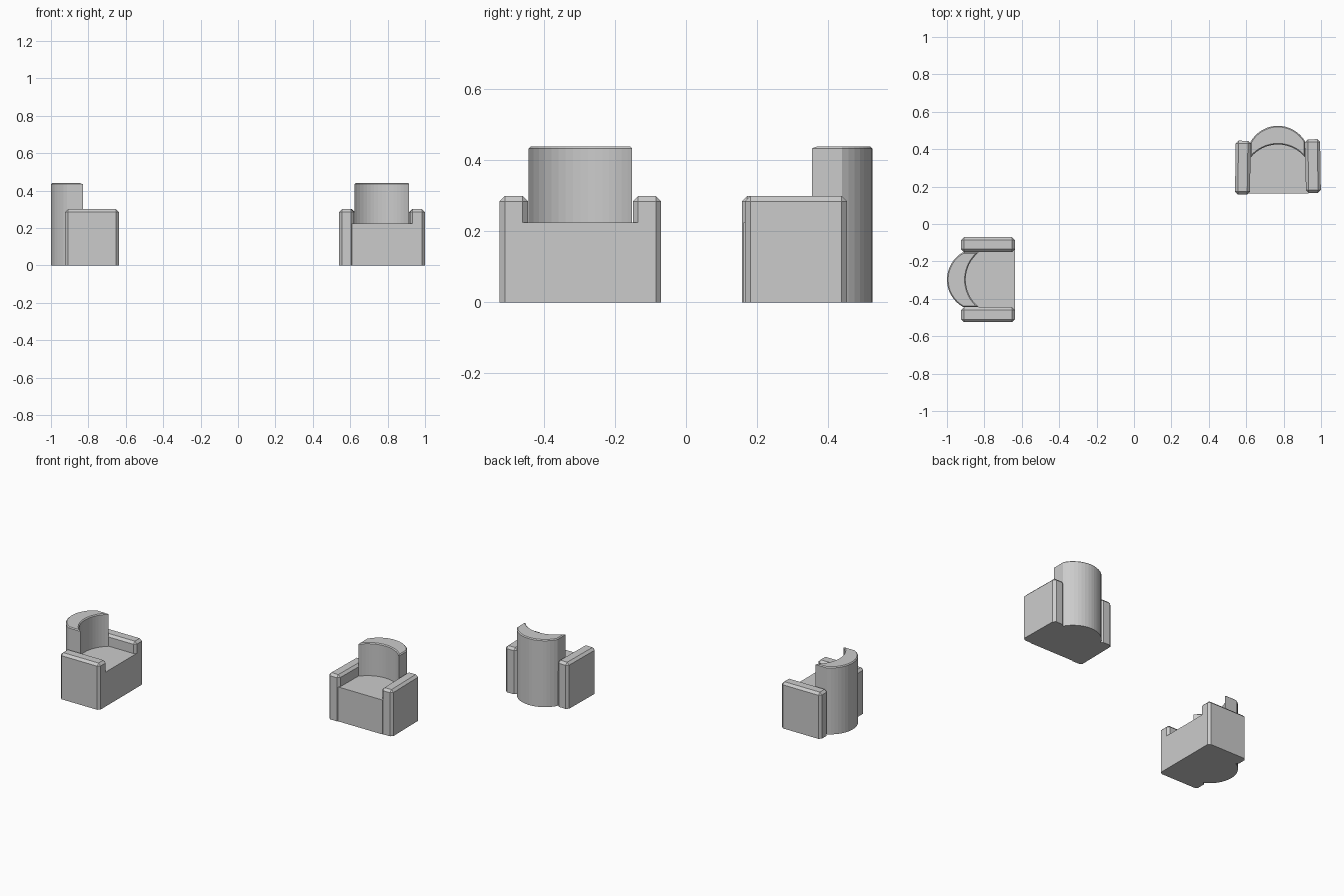
import bpy, bmesh, math
from mathutils import Matrix

if "Cube" in bpy.data.objects:
    bpy.data.objects.remove(bpy.data.objects["Cube"])

HALF_W = 0.2275     # half of the total chair width
ARM_W, ARM_D, ARM_H = 0.08, 0.287, 0.30
CHAMFER = 0.015
SEAT_H, BACK_H = 0.225, 0.44
BACK_HALF = 0.146


def arc(half, y_end, y_apex, n=16):
    """Points of a shallow circular arc from -half to +half, bulging to +y."""
    s = y_apex - y_end
    r = (half * half + s * s) / (2 * s)
    a = math.asin(half / r)
    cy = y_apex - r
    return [(r * math.sin(-a + 2 * a * i / n), cy + r * math.cos(-a + 2 * a * i / n))
            for i in range(n + 1)]


def prism(name, outline, height, bevel=0.0, verticals=False, matrix=Matrix()):
    """Extrude a plan outline from the floor, chamfering top (and upright) edges."""
    bm = bmesh.new()
    base = bm.faces.new([bm.verts.new((x, y, 0)) for x, y in outline])
    res = bmesh.ops.extrude_face_region(bm, geom=[base], use_keep_orig=True)
    for v in res["geom"]:
        if isinstance(v, bmesh.types.BMVert):
            v.co.z = height
    bmesh.ops.recalc_face_normals(bm, faces=bm.faces[:])
    if bevel:
        edges = [e for e in bm.edges
                 if min(v.co.z for v in e.verts) > height - 1e-5
                 or (verticals and abs(e.verts[0].co.z - e.verts[1].co.z) > 0.01)]
        bmesh.ops.bevel(bm, geom=edges, offset=bevel, segments=1,
                        profile=0.5, affect='EDGES')
    bmesh.ops.recalc_face_normals(bm, faces=bm.faces[:])
    mesh = bpy.data.meshes.new(name)
    bm.to_mesh(mesh)
    bm.free()
    obj = bpy.data.objects.new(name, mesh)
    bpy.context.collection.objects.link(obj)
    obj.matrix_world = matrix
    return obj


def armchair(name, x, y, turn, arm_tilt=0.0, arm_shift=0.0):
    place = Matrix.Translation((x, y, 0)) @ Matrix.Rotation(turn, 4, 'Z')
    inner = arc(BACK_HALF, 0.193, 0.263)
    outer = arc(BACK_HALF, 0.278, 0.363)

    # seat block, its rear edge following the curved backrest
    w = HALF_W - ARM_W + CHAMFER
    seat = [(-w, 0), (w, 0), (w, 0.272), (BACK_HALF, 0.272)]
    seat += inner[::-1] + [(-BACK_HALF, 0.272), (-w, 0.272)]
    prism(name + "_seat", seat, SEAT_H, matrix=place)

    # curved backrest reaching the floor
    prism(name + "_backrest", inner + outer[::-1], BACK_H, 0.006, matrix=place)

    # chamfered armrests
    hw, hd = ARM_W / 2, ARM_D / 2
    box = [(-hw, -hd), (hw, -hd), (hw, hd), (-hw, hd)]
    for side, label in ((-1, "left"), (1, "right")):
        local = Matrix.Translation((side * (HALF_W - hw), hd + side * arm_shift, 0))
        local = local @ Matrix.Rotation(side * arm_tilt, 4, 'Z')
        prism(f"{name}_{label}_armrest", box, ARM_H, CHAMFER, True, place @ local)


armchair("side_armchair", -0.637, -0.2975, math.pi / 2)
armchair("rear_armchair", 0.7695, 0.162, 0.0, arm_tilt=0.015, arm_shift=0.004)
